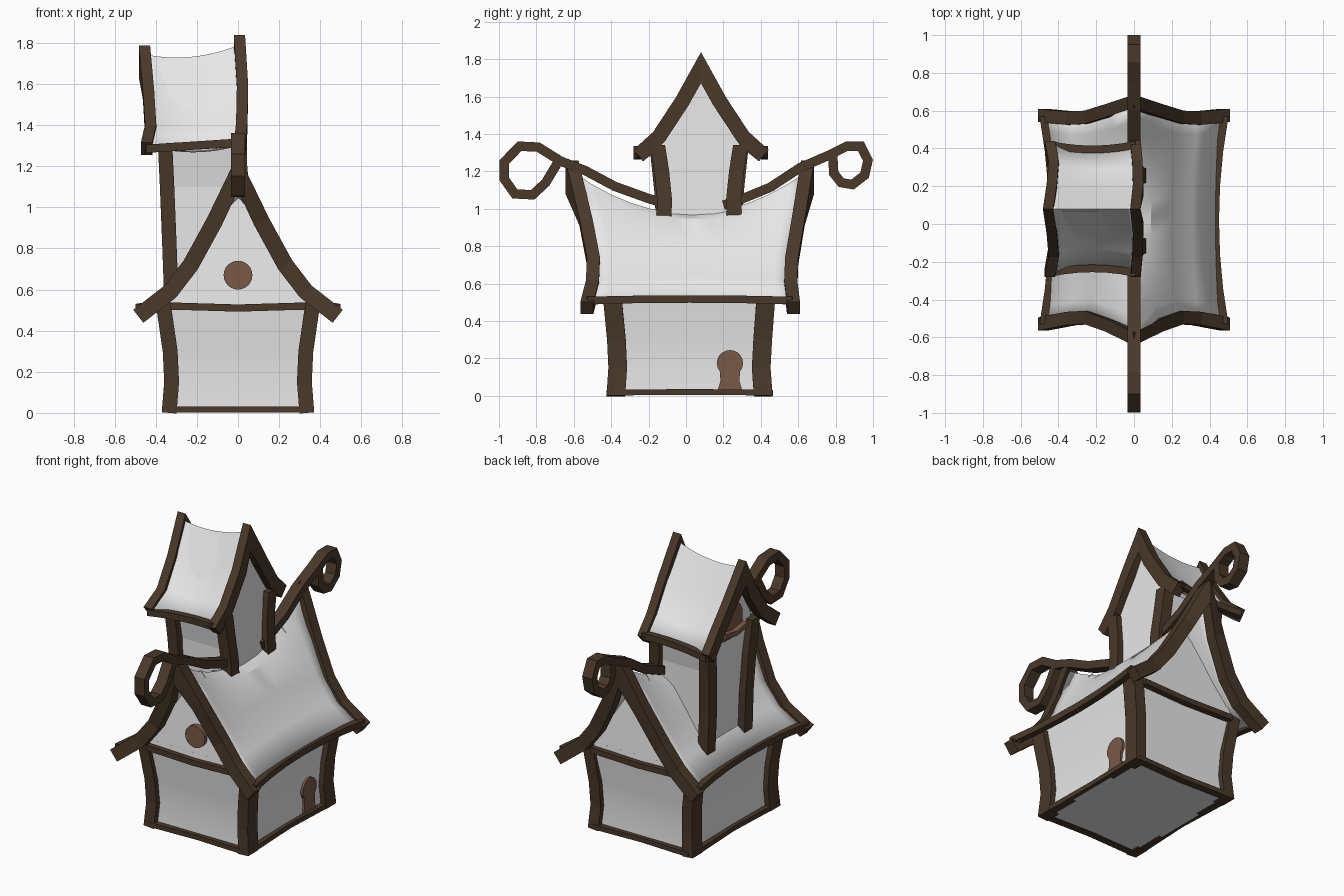
import bpy, math
from mathutils import Vector as V

if "Cube" in bpy.data.objects:
    bpy.data.objects.remove(bpy.data.objects["Cube"])


def mat(name, c):
    m = bpy.data.materials.new(name)
    m.diffuse_color = (*c, 1)
    m.use_nodes = True
    m.node_tree.nodes["Principled BSDF"].inputs["Base Color"].default_value = m.diffuse_color
    return m


PLASTER = mat("white plaster", (0.8, 0.8, 0.8))
WOOD = mat("dark timber", (0.067, 0.04, 0.022))
BROWN = mat("reddish brown wood", (0.195, 0.1, 0.063))


def obj(name, verts, faces, m, smooth=False):
    me = bpy.data.meshes.new(name)
    me.from_pydata([tuple(v) for v in verts], [], faces)
    me.materials.append(m)
    o = bpy.data.objects.new(name, me)
    bpy.context.collection.objects.link(o)
    bpy.context.view_layer.objects.active = o
    for s in bpy.context.selected_objects:
        s.select_set(False)
    o.select_set(True)
    bpy.ops.object.mode_set(mode='EDIT')
    bpy.ops.mesh.select_all(action='SELECT')
    bpy.ops.mesh.normals_make_consistent(inside=False)
    bpy.ops.object.mode_set(mode='OBJECT')
    if smooth:
        bpy.ops.object.shade_smooth_by_angle(angle=math.radians(35))
    return o


def loft(name, rings, m, smooth=False):
    """Skin closed rings of equal length and cap both ends."""
    n = len(rings[0])
    verts = [p for r in rings for p in r]
    faces = [(i * n + j, i * n + (j + 1) % n, (i + 1) * n + (j + 1) % n, (i + 1) * n + j)
             for i in range(len(rings) - 1) for j in range(n)]
    faces += [tuple(range(n)), tuple(range(len(verts) - n, len(verts)))]
    return obj(name, verts, faces, m, smooth)


def beam(name, path, side, w, h, m=WOOD):
    """Mitred rectangular timber along a path; w runs along side, h across it."""
    path, side, rings = [V(p) for p in path], V(side), []
    for i, p in enumerate(path):
        a = (p - path[max(i - 1, 0)]).normalized()
        b = (path[min(i + 1, len(path) - 1)] - p).normalized()
        t = (a + b).normalized()
        k = 1 / max(t.dot(b if b.length else a), 0.45)
        nrm = t.cross(side).normalized() * (h / 2 * k)
        s = side * (w / 2)
        rings.append([p + s + nrm, p - s + nrm, p - s - nrm, p + s - nrm])
    return loft(name, rings, m)


def sheet(name, grid, m, thick=0.02):
    n = len(grid[0])
    faces = [(i * n + j, i * n + j + 1, (i + 1) * n + j + 1, (i + 1) * n + j)
             for i in range(len(grid) - 1) for j in range(n - 1)]
    o = obj(name, [p for r in grid for p in r], faces, m, True)
    mod = o.modifiers.new("thickness", 'SOLIDIFY')
    mod.thickness, mod.offset = thick, 0
    return o


def mirror(half):
    """Half profile from apex to eave -> full profile with sign."""
    return [(-d, *r) for d, *r in half[:0:-1]] + half


STEPS = [i / 6 - 1 for i in range(13)]

# --- lower house walls, flaring at the top
levels = [(0.005, .335, -.39, .43), (.15, .326, -.38, .42), (.3, .333, -.39, .428), (.5, .36, -.415, .455), (.56, .365, -.42, .46)]
loft("house_walls", [[(-x, f, z), (x, f, z), (x, b, z), (-x, b, z)] for z, x, f, b in levels], PLASTER, True)

# --- corner posts
for sx in (-1, 1):
    for name, ys in (("front", (-.375, -.365, -.372, -.395)), ("back", (.413, .402, .41, .428))):
        beam(name + "_post", [(sx * x, y, z) for x, y, z in zip((.335, .323, .33, .365), ys, (0, .15, .3, .54))],
             (0, 1, 0), .1, .072)

# --- sill and wall plates
for name, y0, y1 in (("front", -.4, -.43), ("back", .44, .47)):
    beam(name + "_sill", [(-.34, y0, .017), (0, y0 * .97, .017), (.34, y0, .017)], (0, 1, 0), .05, .03)
    beam(name + "_wall_plate", [(-.33, y1, .52), (0, y1, .51), (.33, y1, .52)], (0, 1, 0), .05, .035)
for sx in (-1, 1):
    beam("side_sill", [(sx * .345, -.4, .017), (sx * .332, .02, .022), (sx * .345, .44, .017)], (1, 0, 0), .05, .03)

# --- main roof: (x, z, front y, back y) at the gable ends and a rounded (x, z) at the middle
end = [(0, 1.17, -.61, .65), (.115, .93, -.535, .6), (.23, .72, -.495, .565), (.33, .59, -.5, .56), (.485, .47, -.53, .575)]
mid = [(0, .965), (.085, .94), (.19, .8), (.3, .63), (.425, .53)]
grid = []
for s in STEPS:
    row = []
    for (xe, ze, f, b), (xm, zm) in zip(mirror(end), mirror(mid)):
        w = s * s
        row.append((xm + (xe - xm) * w, (f + b) / 2 + s * (b - f) / 2, zm + (ze + .02 - zm) * w))
    grid.append(row)
sheet("main_roof", grid, PLASTER)

# --- barge boards and recessed gables leaning inwards
for name, k, wall in (("front", 2, -.425), ("back", 3, .465)):
    beam(name + "_barge_board", [(p[0], p[k], p[1]) for p in mirror(end)], (0, 1, 0), .07, .08)
    lean = -.05 if k == 3 else .05
    tri = [(.38, .5), (.32, .62), (.21, .775), (.1, .95), (0, 1.08)]
    pts = [(x, wall + lean * (z - .5) / .58, z) for x, z in tri]
    pts += [(-x, y, z) for x, y, z in pts[-2::-1]]
    obj(name + "_gable", pts, [(i, i + 1, 7 - i, 8 - i) for i in range(3)] + [(3, 4, 5)], PLASTER)

# --- eave beams
for sx in (-1, 1):
    beam("eave_beam", [(sx * (.43 + .05 * s * s), .02 + .55 * s, .518 - .008 * s * s) for s in STEPS[::2]],
         (0, 0, 1), .04, .04)

# --- curled ridge beams
curls = {
    "front": [(-.1, 1.025), (-.2, 1.055), (-.38, 1.12), (-.54, 1.205), (-.67, 1.255), (-.79, 1.33), (-.89, 1.335), (-.972, 1.25),
              (-.972, 1.16), (-.915, 1.08), (-.82, 1.075), (-.75, 1.14), (-.69, 1.24)],
    "back": [(.2, 1.02), (.28, 1.045), (.45, 1.115), (.61, 1.22), (.76, 1.285), (.86, 1.335), (.935, 1.335), (.973, 1.26),
             (.955, 1.18), (.89, 1.13), (.83, 1.14), (.79, 1.19), (.785, 1.28)]}
for name, path in curls.items():
    beam(name + "_ridge_curl", [(0, y, z) for y, z in path], (1, 0, 0), .07, .05)

# --- tower body
C = .07
prof = [(.19, 0), (.19, 1.1), (.225, 1.33), (.11, 1.53), (0, 1.72)]
rings = []
for sgn, xs, zb in ((-1, (-.31, -.335, -.35, -.365, -.38), .55), (1, (.03, .015, 0, 0, 0), .9)):
    half = [(d, max(z, zb), x) for (d, z), x in zip(prof, xs)]
    full = [(-d, z, x) for d, z, x in half] + half[-2::-1]
    rings.append([(x, C + d, z) for d, z, x in full])
loft("tower_walls", rings, PLASTER)

# --- tower posts
for sy in (-1, 1):
    ys = [C + sy * d for d in (.188, .185, .2, .222)]
    beam("tower_right_post", list(zip((.03, .022, .01, .008), ys, (.94, 1.05, 1.2, 1.34))), (0, 1, 0), .08, .07)
    beam("tower_left_post", list(zip((-.325, -.335, -.345, -.355), ys, (.58, .85, 1.1, 1.31))), (0, 1, 0), .08, .07)

# --- tower roof, lower on the left: (y, z, left x, right x, drop of left end)
R = .08
tend = [(0, 1.755, -.455, .007, .045), (.1, 1.575, -.435, .022, .03), (.225, 1.385, -.425, .018, .01), (.335, 1.285, -.445, .008, 0)]
grid = []
for s in STEPS:
    grid.append([((a + b) / 2 + s * (b - a) / 2, R + d * (.92 + .08 * s * s), z - q * (1 - s) / 2 + .025 - .035 * (1 - s * s))
                 for d, z, a, b, q in mirror(tend)])
sheet("tower_roof", grid, PLASTER)
for name, k, f in (("left", 2, 1), ("right", 3, 0)):
    beam("tower_%s_barge_board" % name, [(p[k], R + p[0], p[1] - f * p[4]) for p in mirror(tend)], (1, 0, 0), .055, .08)
for sy in (-1, 1):
    beam("tower_eave_beam", [(-.22 + .23 * s, R + sy * (.315 + .025 * s * s), 1.3 + .015 * s) for s in STEPS[::2]],
         (0, 0, 1), .04, .04)


# --- door, round window, tower window
def plate(name, outline, fn, a, b):
    return loft(name, [[fn(u, v, d) for u, v in outline] for d in (a, b)], BROWN)


def arc(cx, cz, r, a0, a1, n):
    return [(cx + r * math.cos(math.radians(a0 + (a1 - a0) * i / n)),
             cz + r * math.sin(math.radians(a0 + (a1 - a0) * i / n))) for i in range(n + 1)]


door = arc(.235, .175, .07, -40, 220, 14) + [(.184, .08), (.17, .03), (.3, .03), (.286, .08)]
plate("door", door, lambda u, v, d: (d, u, v), .322, .343)
plate("round_window", arc(0, .67, .07, 0, 345, 23), lambda u, v, d: (u, d, v), -.39, -.435)
plate("tower_window", arc(C, 1.39, .1, 0, 180, 12) + [(C - .09, 1.27), (C + .09, 1.27)],
      lambda u, v, d: (d, u, v), -.33, -.38)
beam("tower_window_sill", [(-.38, C - .11, 1.32), (-.385, C, 1.305), (-.38, C + .11, 1.32)], (1, 0, 0), .06, .03, BROWN)
